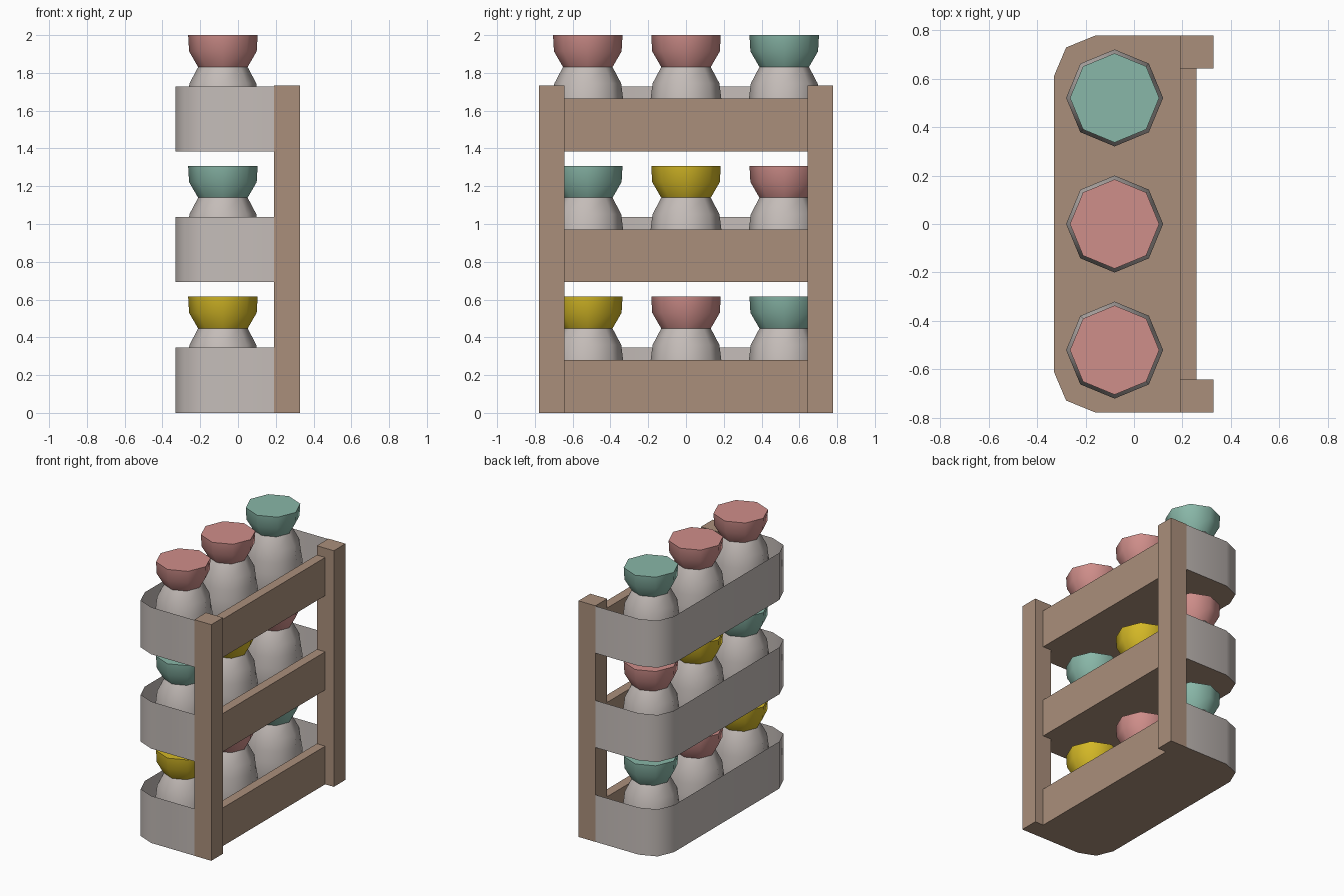
import bpy
import bmesh
from math import cos, sin, pi, radians

cube = bpy.data.objects.get("Cube")
if cube:
    bpy.data.objects.remove(cube, do_unlink=True)


def material(name, rgb):
    linear = [((c / 255 + 0.055) / 1.055) ** 2.4 for c in rgb] + [1]
    m = bpy.data.materials.new(name)
    m.use_nodes = True
    m.diffuse_color = linear
    m.node_tree.nodes["Principled BSDF"].inputs["Base Color"].default_value = linear
    return m


wood = material("brown wood", (170, 143, 123))
grey = material("warm grey", (196, 188, 184))
pink = material("dusty pink", (207, 142, 138))
teal = material("soft teal", (137, 183, 168))
yellow = material("mustard yellow", (212, 184, 38))


def finish(name, bm, mat, fix_normals=True):
    if fix_normals:
        bmesh.ops.recalc_face_normals(bm, faces=bm.faces)
    mesh = bpy.data.meshes.new(name)
    bm.to_mesh(mesh)
    bm.free()
    mesh.materials.append(mat)
    obj = bpy.data.objects.new(name, mesh)
    bpy.context.collection.objects.link(obj)
    return obj


def smooth(obj, angle):
    bpy.ops.object.select_all(action='DESELECT')
    obj.select_set(True)
    bpy.context.view_layer.objects.active = obj
    bpy.ops.object.shade_smooth_by_angle(angle=radians(angle))


def box(name, x, y, z, mat):
    bm = bmesh.new()
    bmesh.ops.create_cube(bm, size=1)
    for v in bm.verts:
        v.co = [r[0] if c < 0 else r[1] for c, r in zip(v.co, (x, y, z))]
    return finish(name, bm, mat)


def lathe(name, profile, x, y, z, mat, sides=8):
    # closed octagonal solid turned from (radius, height) pairs
    bm = bmesh.new()
    rings = [[bm.verts.new((x + r * cos(2 * pi * i / sides),
                            y + r * sin(2 * pi * i / sides), z + h))
              for i in range(sides)] for r, h in profile]
    for low, high in zip(rings, rings[1:]):
        for i in range(sides):
            j = (i + 1) % sides
            bm.faces.new((low[i], low[j], high[j], high[i]))
    bm.faces.new(rings[0][::-1])
    bm.faces.new(rings[-1])
    obj = finish(name, bm, mat)
    smooth(obj, 50)
    return obj


# Tray outline: open at the back, chamfered round at the front corners
half = [(0.19, 0.777), (-0.16, 0.777), (-0.28, 0.728), (-0.33, 0.61)]
outline = half + [(x, -y) for x, y in reversed(half)]


def tray(name, z):
    bm = bmesh.new()
    bm.faces.new([bm.verts.new((x, y, z)) for x, y in outline])
    finish(name + "_floor", bm, wood, False)
    bm = bmesh.new()
    low = [bm.verts.new((x, y, z)) for x, y in outline]
    high = [bm.verts.new((x, y, z + 0.345)) for x, y in outline]
    for i in range(len(outline) - 1):
        bm.faces.new((low[i], low[i + 1], high[i + 1], high[i]))
    smooth(finish(name + "_band", bm, grey, False), 50)


# Back posts
box("left_post", (0.19, 0.328), (0.642, 0.778), (0, 1.732), wood)
box("right_post", (0.19, 0.328), (-0.778, -0.642), (0, 1.732), wood)

# Shelves with their jars
jar = [(0.19, 0.005), (0.2, 0.03), (0.2, 0.2), (0.187, 0.28), (0.177, 0.36), (0.131, 0.447)]
cap = [(0.131, 0.447), (0.179, 0.53), (0.184, 0.616)]
rows = {"lower": (yellow, pink, teal),
        "middle": (teal, yellow, pink),
        "upper": (pink, pink, teal)}
for level, (row, colours) in enumerate(rows.items()):
    z = level * 0.692
    tray(row + "_tray", z)
    box(row + "_back_board", (0.19, 0.258), (-0.642, 0.642), (z, z + 0.28), wood)
    for place, y, colour in zip(("right", "centre", "left"), (-0.52, 0, 0.52), colours):
        lathe(f"{row}_{place}_jar", jar, -0.08, y, z, grey)
        lathe(f"{row}_{place}_cap", cap, -0.08, y, z, colour)
